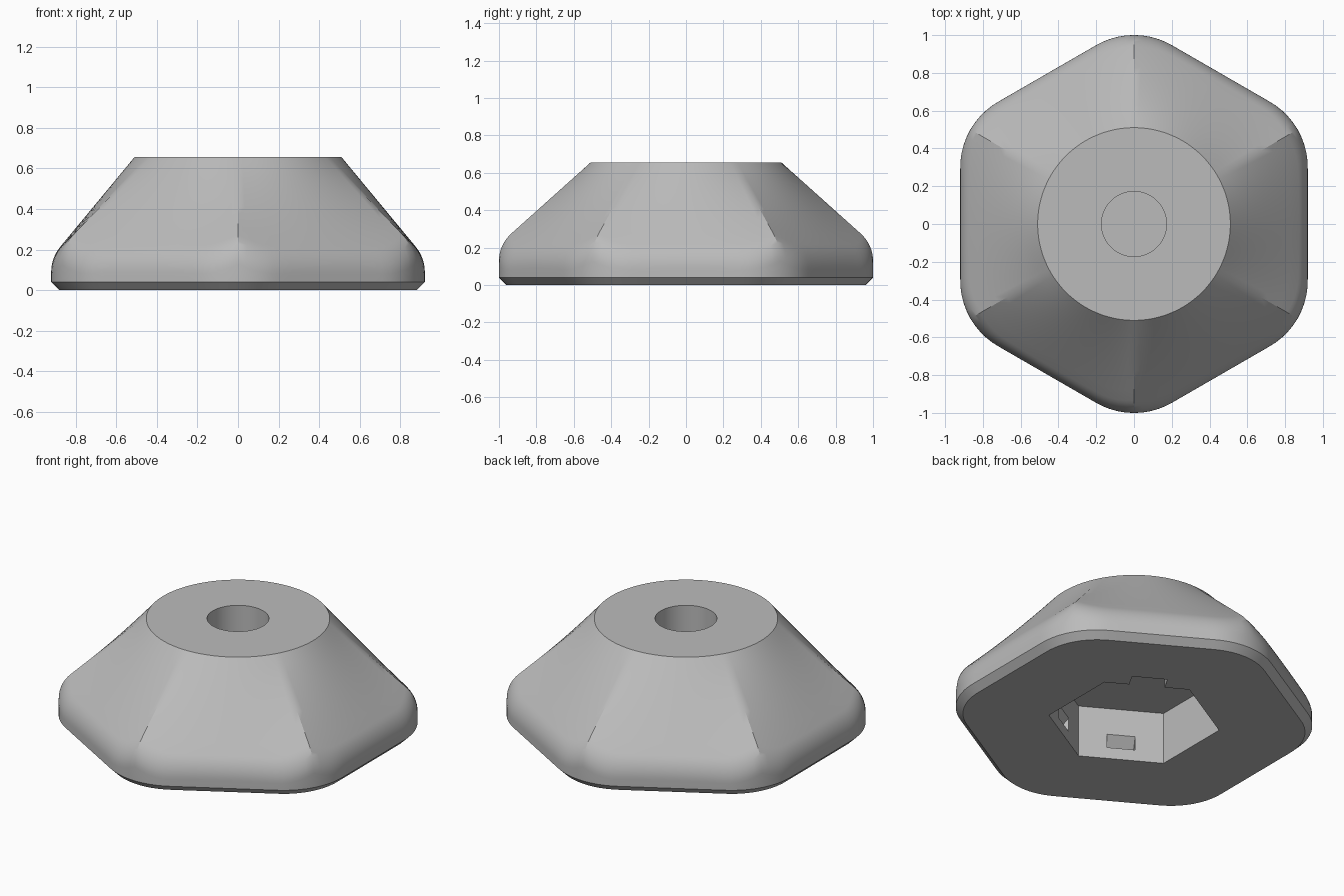
import bpy, bmesh
from math import sin, cos, tan, atan, atan2, radians, sqrt, pi
from mathutils import Matrix

cube = bpy.data.objects.get("Cube")
if cube:
    bpy.data.objects.remove(cube, do_unlink=True)

APOTHEM, CORNER_R = 0.92, 0.40     # outer hexagon and its corner rounding
TOP_R, TOP_Z = 0.51, 0.655         # round top
LOFT_Z, CHAMFER, EDGE_R = 0.16, 0.04, 0.2
POCKET_R, POCKET_Z = 0.48, 0.32    # hexagonal pocket underneath
STEPS = 144

grey = bpy.data.materials.new("plain grey")
grey.use_nodes = True
grey.diffuse_color = (0.5, 0.5, 0.5, 1)
grey.node_tree.nodes["Principled BSDF"].inputs["Base Color"].default_value = (0.5, 0.5, 0.5, 1)


def hex_radius(phi, apothem, fillet):
    """Polar radius of a rounded hexagon, phi measured from the nearest corner."""
    phi = abs(phi)
    centre = (apothem - fillet) / cos(pi / 6)
    if phi >= atan2(fillet / 2, centre + fillet * cos(pi / 6)):
        return apothem / cos(pi / 6 - phi)
    return centre * cos(phi) + sqrt(fillet ** 2 - (centre * sin(phi)) ** 2)


def section(phi):
    """Radius and height from the base up to the top rim, along one direction."""
    outer = hex_radius(phi, APOTHEM, CORNER_R)
    base = hex_radius(phi, APOTHEM - CHAMFER, CORNER_R - CHAMFER)
    sharp = hex_radius(phi, APOTHEM, 0)
    slope = (TOP_Z - LOFT_Z) / (sharp - TOP_R)
    shoulder = LOFT_Z + (sharp - outer) * slope
    turn = pi / 2 - atan(slope)
    start = shoulder - EDGE_R * tan(turn / 2)
    pts = [(base, 0), (outer, CHAMFER)]
    for i in range(9):
        a = turn * i / 8
        pts.append((outer - EDGE_R * (1 - cos(a)), start + EDGE_R * sin(a)))
    r, z = pts[-1]
    for i in range(1, 9):
        pts.append((r + (TOP_R - r) * i / 8, z + (TOP_Z - z) * i / 8))
    return pts


def make_object(name, bm):
    bmesh.ops.recalc_face_normals(bm, faces=bm.faces[:])
    mesh = bpy.data.meshes.new(name)
    bm.to_mesh(mesh)
    bm.free()
    mesh.materials.append(grey)
    ob = bpy.data.objects.new(name, mesh)
    bpy.context.collection.objects.link(ob)
    return ob


def prism(name, outline, direction, matrix=Matrix()):
    """Extrude a flat outline along a direction, then place it."""
    bm = bmesh.new()
    face = bm.faces.new([bm.verts.new(p) for p in outline])
    ext = bmesh.ops.extrude_face_region(bm, geom=[face])["geom"]
    bmesh.ops.translate(bm, vec=direction, verts=[v for v in ext if isinstance(v, bmesh.types.BMVert)])
    bm.transform(matrix)
    return make_object(name, bm)


def ring(radius, count, z, offset=0):
    return [(radius * cos(offset + 2 * pi * i / count),
             radius * sin(offset + 2 * pi * i / count), z) for i in range(count)]


# Body: rounded hexagon flowing into a round top
bm = bmesh.new()
columns = []
for i in range(STEPS):
    angle = 2 * pi * i / STEPS + pi / 6
    phi = (2 * pi * i / STEPS + pi / 6) % (pi / 3) - pi / 6
    columns.append([bm.verts.new((r * cos(angle), r * sin(angle), z)) for r, z in section(phi)])
for a, b in zip(columns, columns[1:] + columns[:1]):
    for j in range(len(a) - 1):
        bm.faces.new((a[j], b[j], b[j + 1], a[j + 1]))
bm.faces.new([c[0] for c in columns])
bm.faces.new([c[-1] for c in columns])
body = make_object("foot_body", bm)

# Cutters: top hole, hexagonal pocket, catch recesses and one open notch
cutters = [
    prism("top_hole_cutter", ring(0.172, 64, POCKET_Z + 0.03), (0, 0, 1)),
    prism("pocket_cutter", ring(POCKET_R, 6, -0.1, pi / 6), (0, 0, POCKET_Z + 0.1)),
]
wall = POCKET_R * cos(pi / 6)
for k in range(6):
    turn = Matrix.Rotation(k * pi / 3, 4, 'Z')
    if k == 1:
        outline, width = [(wall - 0.05, -0.1), (wall + 0.09, -0.1), (wall + 0.09, 0.15), (wall - 0.05, 0.15)], 0.2
    else:
        outline, width = [(wall - 0.05, 0.07), (wall + 0.08, 0.07), (wall, 0.155), (wall - 0.05, 0.155)], 0.16
    cutters.append(prism("recess_cutter", [(x, -width / 2, z) for x, z in outline], (0, width, 0), turn))

bpy.context.view_layer.objects.active = body
for cutter in cutters:
    mod = body.modifiers.new("cut", 'BOOLEAN')
    mod.operation, mod.solver, mod.object = 'DIFFERENCE', 'EXACT', cutter
    bpy.ops.object.modifier_apply(modifier=mod.name)
    bpy.data.objects.remove(cutter, do_unlink=True)

# Smooth the flowing sides, keep rims and pocket crisp
bpy.ops.object.select_all(action='DESELECT')
body.select_set(True)
bpy.ops.object.shade_smooth_by_angle(angle=radians(28))
